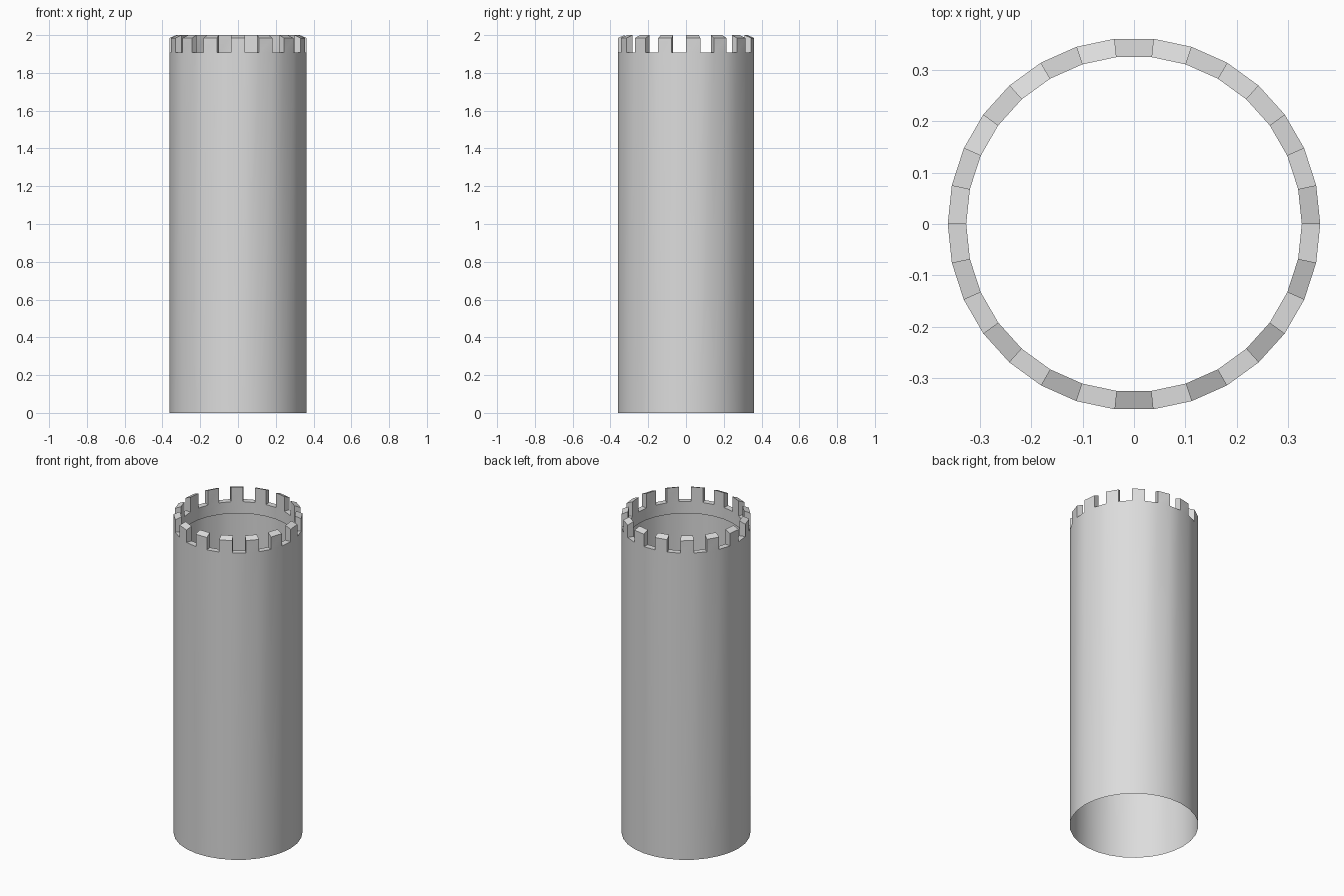
import bpy
import bmesh
from math import cos, sin, tau

SIDES = 30
R_OUT, R_IN = 0.363, 0.327
Z_LEDGE, Z_WALL = 1.835, 1.908      # underside of the parapet, floor of the gaps
Z_TIP_OUT, Z_TIP_IN = 1.985, 2.0    # sloping tops of the merlons

if "Cube" in bpy.data.objects:
    bpy.data.objects.remove(bpy.data.objects["Cube"])

stone = bpy.data.materials.new("stone grey")
stone.use_nodes = True
GREY = (0.72, 0.72, 0.72, 1)
stone.diffuse_color = GREY
stone.node_tree.nodes["Principled BSDF"].inputs["Base Color"].default_value = GREY

bm = bmesh.new()


def ring(radius, z):
    return [bm.verts.new((radius * cos(tau * i / SIDES), radius * sin(tau * i / SIDES), z))
            for i in range(SIDES)]


# Rings from the foot, up the outside, over the wall top and down the inside
foot = ring(R_OUT, 0)
wall_out = ring(R_OUT, Z_WALL)
wall_in = ring(R_IN, Z_WALL)
ledge_in = ring(R_IN, Z_LEDGE)
ledge_out = ring(R_OUT, Z_LEDGE)
tip_out = ring(R_OUT, Z_TIP_OUT)
tip_in = ring(R_IN, Z_TIP_IN)

for i in range(SIDES):
    j = (i + 1) % SIDES

    def quad(low, high):
        bm.faces.new((low[i], low[j], high[j], high[i]))

    # Open shaft and the thicker parapet inside its top
    quad(foot, wall_out)
    quad(wall_in, ledge_in)
    quad(ledge_in, ledge_out)

    if i % 2:
        # Gap floor
        quad(wall_out, wall_in)
    else:
        # Merlon: outer face, sloping top, inner face, two cheeks
        quad(wall_out, tip_out)
        quad(tip_out, tip_in)
        quad(tip_in, wall_in)
        bm.faces.new((wall_out[i], tip_out[i], tip_in[i], wall_in[i]))
        bm.faces.new((wall_out[j], wall_in[j], tip_in[j], tip_out[j]))

mesh = bpy.data.meshes.new("tower_wall")
bm.to_mesh(mesh)
bm.free()
mesh.materials.append(stone)

tower = bpy.data.objects.new("tower_wall", mesh)
bpy.context.collection.objects.link(tower)

# Round shaft, crisp battlements
bpy.ops.object.select_all(action="DESELECT")
tower.select_set(True)
bpy.context.view_layer.objects.active = tower
bpy.ops.object.shade_smooth_by_angle(angle=0.35)
